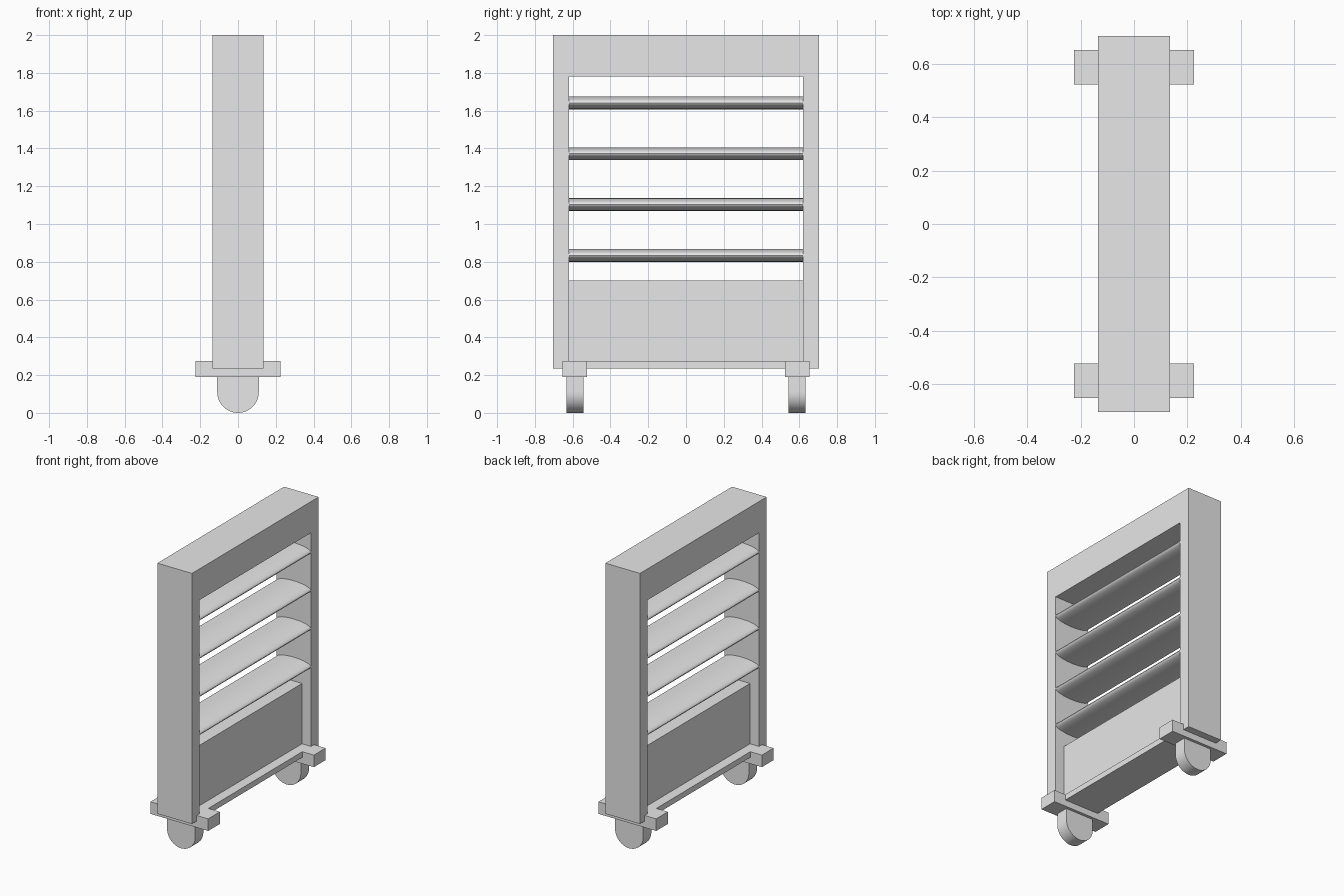
import bpy
import math

old = bpy.data.objects.get("Cube")
if old:
    bpy.data.objects.remove(old, do_unlink=True)

grey = bpy.data.materials.new("plain grey")
grey.use_nodes = True
GREY = (0.8, 0.8, 0.8, 1)
grey.diffuse_color = GREY
grey.node_tree.nodes["Principled BSDF"].inputs["Base Color"].default_value = GREY


def extrude_y(name, profile, y0, y1, smooth=False):
    """Solid made by extruding an (x, z) profile along y."""
    n = len(profile)
    verts = [(x, y, z) for y in (y0, y1) for x, z in profile]
    faces = [tuple(range(n)), tuple(reversed(range(n, 2 * n)))]
    faces += [(i, i + n, (i + 1) % n + n, (i + 1) % n) for i in range(n)]
    mesh = bpy.data.meshes.new(name)
    mesh.from_pydata(verts, [], faces)
    mesh.materials.append(grey)
    obj = bpy.data.objects.new(name, mesh)
    bpy.context.collection.objects.link(obj)
    if smooth:
        bpy.ops.object.select_all(action="DESELECT")
        obj.select_set(True)
        bpy.context.view_layer.objects.active = obj
        bpy.ops.object.shade_smooth_by_angle(angle=math.radians(30))
    return obj


def box(name, half_x, y0, y1, z0, z1):
    corners = [(-half_x, z0), (half_x, z0), (half_x, z1), (-half_x, z1)]
    return extrude_y(name, corners, y0, y1)


DEPTH, OUTER, INNER = 0.135, 0.705, 0.62

# Outer frame: posts, top beam, bottom rail
box("front_post", DEPTH, -OUTER, -INNER, 0.235, 2.0)
box("back_post", DEPTH, INNER, OUTER, 0.235, 2.0)
box("top_beam", DEPTH, -INNER, INNER, 1.78, 2.0)
box("bottom_rail", DEPTH, -INNER, INNER, 0.235, 0.275)

# Recessed lower panel
box("lower_panel", 0.065, -INNER, INNER, 0.275, 0.70)

# Slats with an elliptical cross-section
ellipse = [(DEPTH * math.cos(a), 0.034 * math.sin(a))
           for a in (math.tau * i / 32 for i in range(32))]
for i in range(4):
    z = 0.834 + 0.269 * i
    extrude_y(f"slat_{i + 1}", [(x, z + h) for x, h in ellipse], -INNER, INNER, True)

# Feet: cross plate with a rounded wheel block below
R = 0.11
half_round = [(R * math.cos(a), R + R * math.sin(a))
              for a in (math.pi + math.pi * i / 24 for i in range(25))]
wheel = half_round + [(R, 0.19), (-R, 0.19)]
for side, y in (("front", -0.588), ("back", 0.588)):
    box(f"{side}_foot_plate", 0.225, y - 0.065, y + 0.065, 0.19, 0.275)
    extrude_y(f"{side}_wheel", wheel, y - 0.045, y + 0.045, True)
